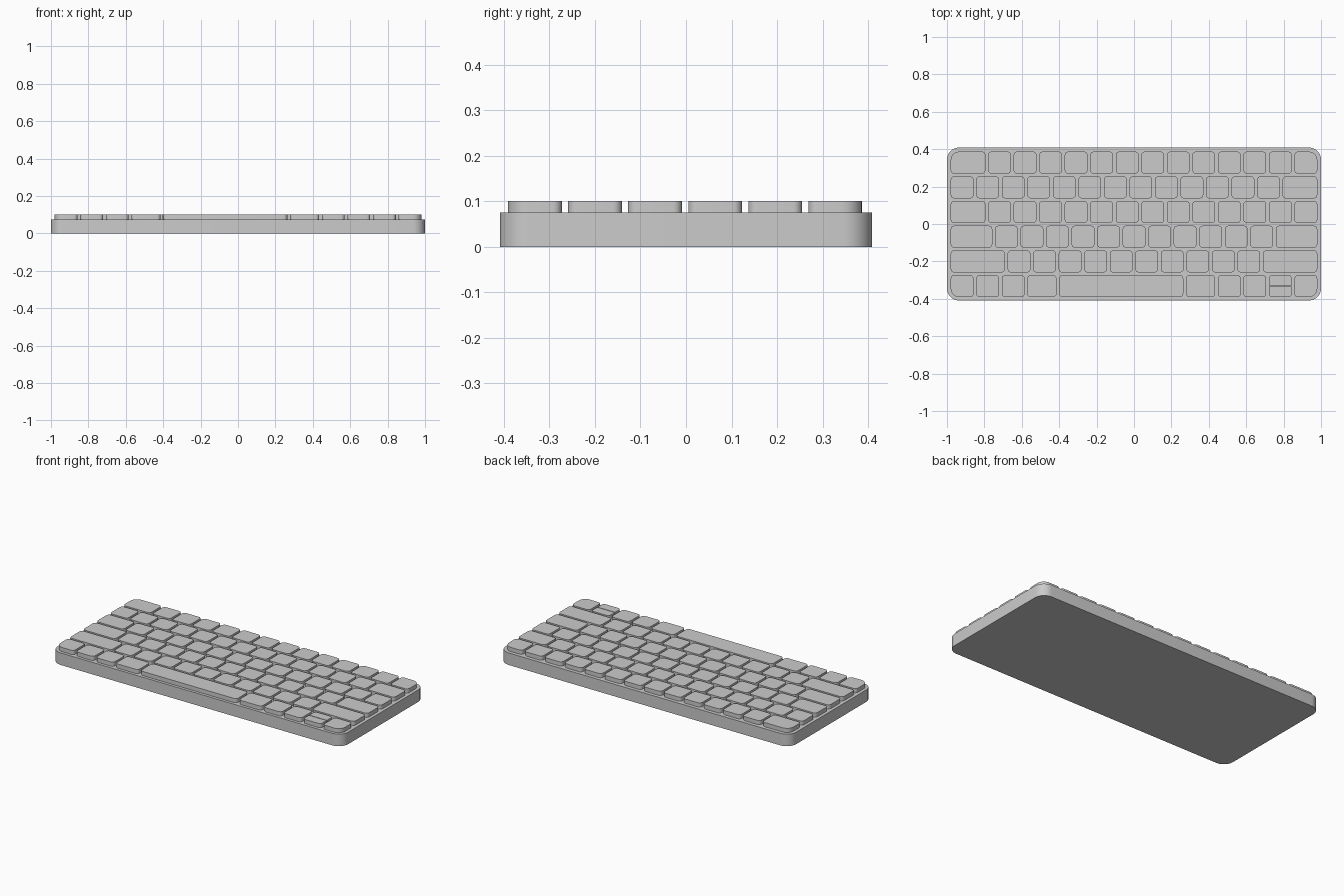
import bpy, bmesh, math

if "Cube" in bpy.data.objects:
    bpy.data.objects.remove(bpy.data.objects["Cube"])

BODY_TOP, KEY_TOP = 0.075, 0.101
PITCH, GAP = 0.1365, 0.0145          # one key unit and the gap between keys
LEFT, RIGHT = -0.98, 0.98
ROW_PITCH, KEY_DEPTH = 0.132, 0.118
R_KEY, R_OUTER = 0.019, 0.045


def rounded_slab(name, x0, x1, y0, y1, z0, z1, radii, seg=6):
    """Extruded rectangle; radii are for front-left, front-right, back-right, back-left."""
    bm = bmesh.new()
    corners = [(x0, y0, 1, 1), (x1, y0, -1, 1), (x1, y1, -1, -1), (x0, y1, 1, -1)]
    verts = []
    for i, ((cx, cy, sx, sy), r) in enumerate(zip(corners, radii)):
        steps = seg if r > 0 else 0
        for k in range(steps + 1):
            a = math.pi + i * math.pi / 2 + (k / steps if steps else 0) * math.pi / 2
            verts.append(bm.verts.new((cx + sx * r + r * math.cos(a),
                                       cy + sy * r + r * math.sin(a), z0)))
    base = bm.faces.new(verts)
    top = bmesh.ops.extrude_face_region(bm, geom=[base], use_keep_orig=True)
    bmesh.ops.translate(bm, vec=(0, 0, z1 - z0),
                        verts=[v for v in top["geom"] if isinstance(v, bmesh.types.BMVert)])
    bmesh.ops.recalc_face_normals(bm, faces=bm.faces)
    for f in bm.faces:
        f.smooth = True
    for e in bm.edges:
        e.smooth = e.calc_face_angle(0) < math.radians(30)
    mesh = bpy.data.meshes.new(name)
    bm.to_mesh(mesh)
    bm.free()
    obj = bpy.data.objects.new(name, mesh)
    bpy.context.collection.objects.link(obj)
    return obj


# Case
rounded_slab("case", -1, 1, -0.409, 0.409, 0, BODY_TOP, [0.065] * 4, seg=10)

# Key rows from front to back, in key units (None fills the remaining width)
rows = [
    ("bottom", [1, 1, 1, 1.25, None, 1.25, 1, 1, 1, 1]),
    ("shift", [2.23] + [1] * 10 + [None]),
    ("home", [1.735] + [1] * 11 + [None]),
    ("tab", [None] + [1] * 13),
    ("number", [1] * 13 + [None]),
    ("function", [None] + [1] * 13),
]
total = (RIGHT - LEFT + GAP) / PITCH

for r, (row, units) in enumerate(rows):
    y0 = -0.391 + r * ROW_PITCH
    y1 = y0 + KEY_DEPTH
    rest = total - sum(u for u in units if u)
    x = LEFT
    for i, u in enumerate(units):
        step = (u or rest) * PITCH
        x0, x1 = x, x + step - GAP
        x += step
        first, last = i == 0, i == len(units) - 1
        # Keys at the corners of the case follow its larger rounding
        radii = [R_OUTER if c else R_KEY for c in (
            r == 0 and first, r == 0 and last, r == 5 and last, r == 5 and first)]
        if r == 0 and i == 8:
            # Half-height arrow keys
            mid = (y0 + y1) / 2
            rounded_slab("arrow_down_key", x0, x1, y0, mid - 0.002, BODY_TOP, KEY_TOP,
                         [R_KEY, R_KEY, 0.003, 0.003])
            rounded_slab("arrow_up_key", x0, x1, mid + 0.002, y1, BODY_TOP, KEY_TOP,
                         [0.003, 0.003, R_KEY, R_KEY])
        else:
            name = "space_key" if (r == 0 and u is None) else f"{row}_row_key_{i + 1}"
            rounded_slab(name, x0, x1, y0, y1, BODY_TOP, KEY_TOP, radii)
